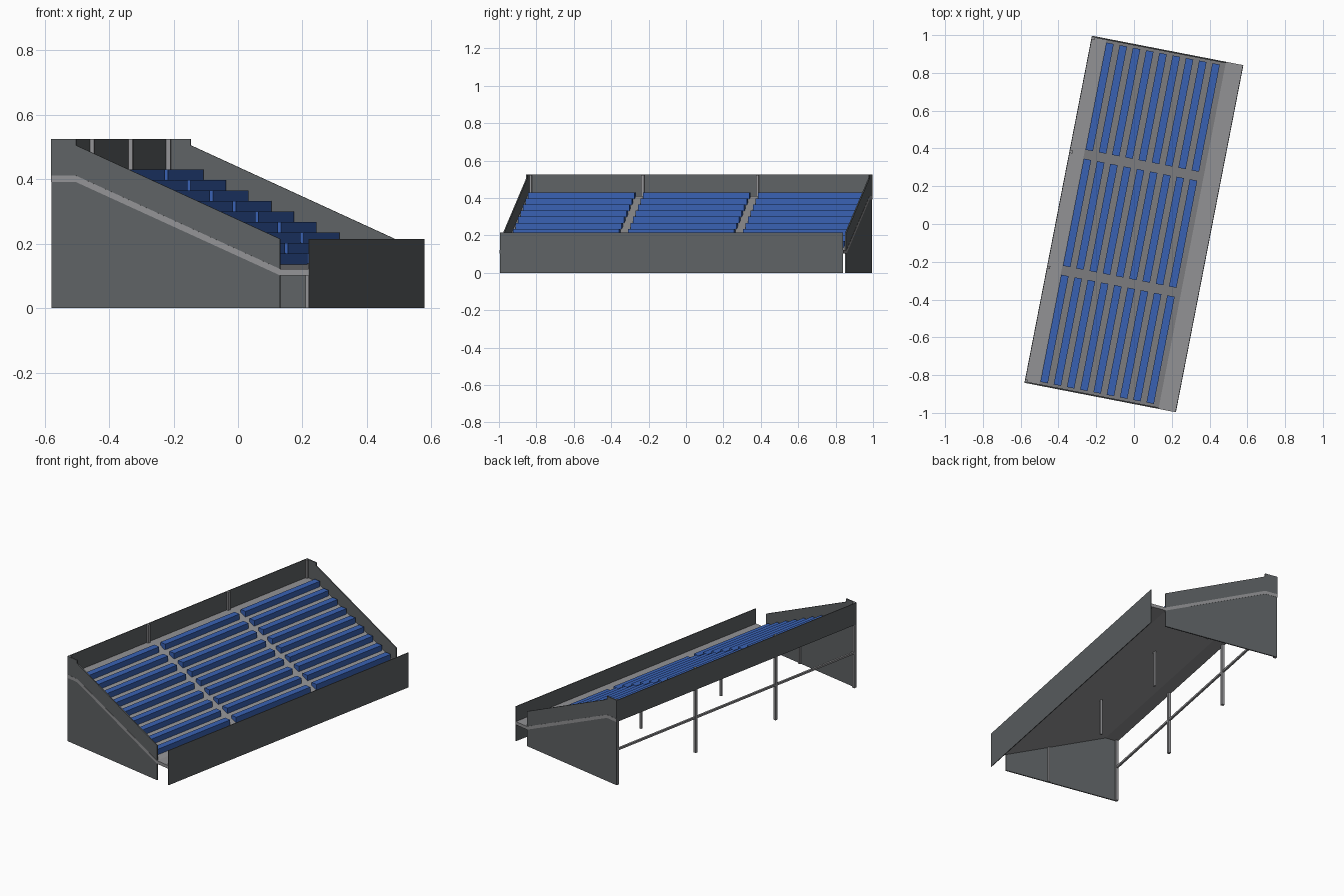
import bpy
import math

cube = bpy.data.objects.get("Cube")
if cube:
    bpy.data.objects.remove(cube, do_unlink=True)

TURN = math.radians(-11)   # the stand sits turned in plan
HALF_W, HALF_L = 0.408, 0.935


def material(name, rgb):
    m = bpy.data.materials.new(name)
    m.use_nodes = True
    m.diffuse_color = (*rgb, 1)
    m.node_tree.nodes["Principled BSDF"].inputs["Base Color"].default_value = (*rgb, 1)
    return m


wall_grey = material("wall grey", (0.113, 0.123, 0.129))
concrete = material("light concrete", (0.29, 0.29, 0.30))
seat_blue = material("seat blue", (0.04, 0.12, 0.45))


def extrude(name, profile, y0, y1, mat):
    """Extrude an x-z profile from y0 to y1."""
    n = len(profile)
    verts = [(x, y, z) for y in (y0, y1) for x, z in profile]
    faces = [tuple(range(n)), tuple(range(2 * n - 1, n - 1, -1))]
    faces += [(i, i + n, (i + 1) % n + n, (i + 1) % n) for i in range(n)]
    mesh = bpy.data.meshes.new(name)
    mesh.from_pydata(verts, [], faces)
    mesh.materials.append(mat)
    obj = bpy.data.objects.new(name, mesh)
    obj.rotation_euler.z = TURN
    bpy.context.collection.objects.link(obj)
    # consistent outward normals
    import bmesh
    bm = bmesh.new()
    bm.from_mesh(mesh)
    bmesh.ops.recalc_face_normals(bm, faces=bm.faces)
    bm.to_mesh(mesh)
    bm.free()
    return obj


def box(name, x0, x1, y0, y1, z0, z1, mat):
    return extrude(name, [(x0, z0), (x1, z0), (x1, z1), (x0, z1)], y0, y1, mat)


# Sloping deck with a flat walkway at the top and bottom
deck_top = [(-HALF_W, 0.411), (-0.33, 0.411), (0.314, 0.122), (0.405, 0.122)]
deck = deck_top + [(x, z - 0.02) for x, z in reversed(deck_top)]
extrude("deck", deck, -HALF_L - 0.001, HALF_L + 0.001, concrete)

# End walls following the slope
end_profile = [(-HALF_W, 0), (0.314, 0), (0.314, 0.215), (-0.33, 0.505),
               (-0.33, 0.525), (-HALF_W, 0.525)]
for side, s in (("right", -1), ("left", 1)):
    extrude(f"end_wall_{side}", end_profile, s * HALF_L, s * (HALF_L - 0.007), wall_grey)

# Low front barrier and high back wall
box("front_barrier", HALF_W - 0.004, HALF_W, -HALF_L, HALF_L, 0, 0.215, wall_grey)
box("back_wall", -HALF_W - 0.001, -HALF_W + 0.003, -HALF_L, HALF_L, 0.391, 0.525, wall_grey)

# Benches: nine rows in three blocks
for block, mid in enumerate((-0.626, 0, 0.626)):
    for row in range(9):
        x = -0.307 + row * 0.0715
        top = 0.43 - row * 0.0325
        box(f"bench_{block + 1}_{row + 1}", x - 0.02, x + 0.02,
            mid - 0.289, mid + 0.289, top - 0.034, top, seat_blue)

# Support posts and the rear tie bar
for i, y in enumerate((-0.925, -0.312, 0.312, 0.925)):
    box(f"back_post_{i + 1}", -HALF_W, -HALF_W + 0.016, y - 0.008, y + 0.008,
        0, 0.524, concrete)
    box(f"middle_post_{i + 1}", 0.034, 0.046, y - 0.006, y + 0.006, 0, 0.232, concrete)
box("rear_tie_bar", -0.406, -0.394, -0.928, 0.928, 0.21, 0.222, concrete)
